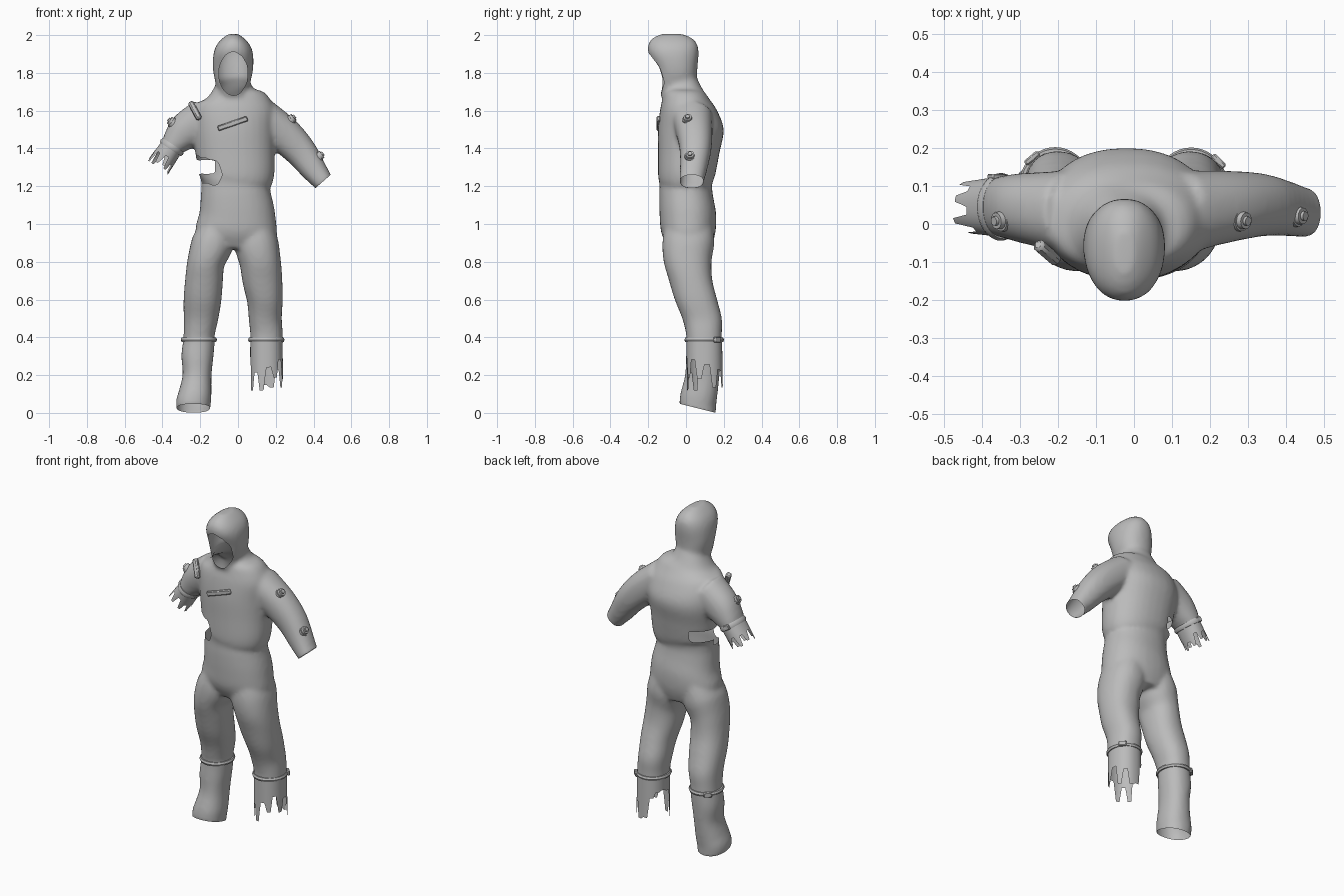
import bpy, bmesh, math
from mathutils import Vector, Matrix

if "Cube" in bpy.data.objects:
    bpy.data.objects.remove(bpy.data.objects["Cube"])

grey = bpy.data.materials.new("suit grey")
grey.diffuse_color = (0.5, 0.5, 0.5, 1)
grey.use_nodes = True
grey.node_tree.nodes["Principled BSDF"].inputs["Base Color"].default_value = grey.diffuse_color


def finish(bm, name, angle=40):
    me = bpy.data.meshes.new(name)
    bm.to_mesh(me)
    bm.free()
    ob = bpy.data.objects.new(name, me)
    bpy.context.collection.objects.link(ob)
    me.materials.append(grey)
    bpy.ops.object.select_all(action='DESELECT')
    ob.select_set(True)
    bpy.context.view_layer.objects.active = ob
    bpy.ops.object.shade_smooth_by_angle(angle=math.radians(angle))
    return ob


def box_rows(rows):
    """Rows of z, x0, x1, y0, y1 become centre and radii."""
    return [((a + b) / 2, (c + d) / 2, z, (b - a) / 2, (d - c) / 2) for z, a, b, c, d in rows]


def spline(pts, sub=5):
    out = []
    for i in range(len(pts) - 1):
        p = [Vector(pts[max(0, min(len(pts) - 1, i + k))]) for k in (-1, 0, 1, 2)]
        for s in range(sub):
            t = s / sub
            out.append(0.5 * (2 * p[1] + (p[2] - p[0]) * t + (2 * p[0] - 5 * p[1] + 4 * p[2] - p[3]) * t * t
                              + (3 * p[1] - p[0] - 3 * p[2] + p[3]) * t ** 3))
    return out + [Vector(pts[-1])]


def ring_point(pts, i, a, power=0.9):
    """Point on ring i at angle a, the ring lying across the path and along y."""
    p = pts[i]
    d = pts[min(i + 1, len(pts) - 1)] - pts[max(i - 1, 0)]
    t = Vector((d[0], 0, d[2])).normalized()
    u = Vector((t.z, 0, -t.x))
    c, s = math.cos(a), math.sin(a)
    c = math.copysign(abs(c) ** power, c)
    s = math.copysign(abs(s) ** power, s)
    return Vector(p[:3]) + u * (c * p[3]) + Vector((0, s * p[4], 0))


def tube(bm, rows, n=32):
    """Closed loft through the rows."""
    pts = spline(rows)
    rings = [[bm.verts.new(ring_point(pts, i, math.tau * k / n)) for k in range(n)] for i in range(len(pts))]
    for a, b in zip(rings, rings[1:]):
        for k in range(n):
            bm.faces.new((a[k], a[(k + 1) % n], b[(k + 1) % n], b[k]))
    bm.faces.new(rings[0])
    bm.faces.new(rings[-1])


# Suit volume: trunk, hood, legs and sleeves
bm = bmesh.new()
trunk = [(.87, -.19, .16, -.09, .13), (.95, -.225, .205, -.13, .155), (1.05, -.207, .197, -.14, .16),
         (1.15, -.198, .175, -.142, .143), (1.21, -.195, .168, -.14, .138), (1.26, -.21, .192, -.148, .155),
         (1.38, -.225, .195, -.148, .178), (1.5, -.24, .2, -.148, .2), (1.6, -.235, .2, -.138, .165),
         (1.66, -.2, .165, -.125, .125), (1.71, -.135, .09, -.115, .09), (1.77, -.1, .06, -.1, .06)]
hood = [(1.68, -.1, .05, -.14, .08), (1.75, -.12, .065, -.155, .06), (1.82, -.133, .08, -.165, .06),
        (1.9, -.13, .08, -.2, .067), (1.95, -.112, .062, -.2, .06), (1.985, -.08, .03, -.175, .03),
        (2.006, -.05, 0, -.13, -.02)]
leg_a = [(1, -.19, -.03, -.11, .14), (.9, -.245, -.025, -.125, .15), (.8, -.268, -.07, -.118, .135),
         (.7, -.28, -.08, -.09, .14), (.6, -.288, -.088, -.06, .165), (.5, -.288, -.105, -.02, .19),
         (.42, -.288, -.123, 0, .19), (.38, -.29, -.123, .005, .19), (.3, -.3, -.13, 0, .187),
         (.2, -.293, -.14, -.005, .178), (.1, -.315, -.14, -.03, .167), (.04, -.328, -.145, -.035, .16),
         (-.05, -.3, -.15, -.035, .155)]
leg_b = [(1, -.02, .18, -.11, .14), (.9, -.02, .213, -.125, .15), (.8, .008, .227, -.118, .135),
         (.7, .024, .235, -.09, .14), (.6, .047, .237, -.06, .165), (.5, .057, .232, -.02, .19),
         (.42, .065, .237, 0, .19), (.33, .065, .24, .005, .19)]
for rows in (trunk, hood, leg_a, leg_b):
    tube(bm, box_rows(rows))
tube(bm, [(.12, .03, 1.57, .1, .11), (.24, .045, 1.475, .097, .095), (.33, .05, 1.385, .085, .083),
          (.4, .04, 1.29, .069, .072), (.45, .03, 1.225, .055, .065), (.49, .03, 1.175, .053, .063)])
tube(bm, [(-.17, .03, 1.56, .11, .11), (-.27, .04, 1.495, .1, .095), (-.325, .045, 1.44, .077, .085),
          (-.355, .045, 1.4, .06, .078), (-.4, .045, 1.34, .058, .07)])
bmesh.ops.recalc_face_normals(bm, faces=bm.faces)
block = finish(bm, "suit_volume")
block.hide_render = True

# Fuse the parts into one smooth skin
m = block.modifiers.new("fuse", 'REMESH')
m.mode, m.voxel_size = 'VOXEL', 0.012
m = block.modifiers.new("soften", 'SMOOTH')
m.factor, m.iterations = 0.5, 7
ev = block.evaluated_get(bpy.context.evaluated_depsgraph_get())
bm = bmesh.new()
bm.from_mesh(ev.to_mesh())
bpy.data.objects.remove(block)


def cut_end(bm, p, n, r):
    """Open the tube at a plane, only near point p."""
    p, n = Vector(p), Vector(n)
    near = [f for f in bm.faces if (f.calc_center_median() - p).length < r]
    geom = near + list({e for f in near for e in f.edges}) + list({v for f in near for v in f.verts})
    bmesh.ops.bisect_plane(bm, geom=geom, dist=1e-5, plane_co=p, plane_no=n)
    gone = [f for f in bm.faces if (f.calc_center_median() - p).length < r
            and (f.calc_center_median() - p).dot(n) > 1e-5]
    bmesh.ops.delete(bm, geom=gone, context='FACES')


cut_end(bm, (.45, .03, 1.225), (.66, 0, -.75), .12)
cut_end(bm, (-.355, .045, 1.4), (-.6, 0, -.8), .12)
cut_end(bm, (.15, .1, .385), (0, 0, -1), .16)
cut_end(bm, (-.23, .06, .025), (0, -.25, -1), .2)


def in_hole(c):
    face = c.y < -.07 and ((c.x + .025) / .076) ** 2 + ((c.z - 1.795) / .115) ** 2 < 1
    # Torn flank, wider at the front than at the back
    side = c.y < .02 and c.x < -.08 and abs(c.z - 1.265 - .25 * (c.x + .1) * -1) < .065 * min(1, (-.08 - c.x) / .03)
    back = c.y >= .02 and c.x < -.12 and abs(c.z - 1.3) < .035
    return face or side or back


bmesh.ops.delete(bm, geom=[f for f in bm.faces if in_hole(f.calc_center_median())], context='FACES')
for _ in range(5):
    new = {}
    for v in bm.verts:
        nb = [e.other_vert(v) for e in v.link_edges if e.is_boundary]
        if len(nb) == 2:
            new[v] = v.co * .5 + (nb[0].co + nb[1].co) * .25
    for v, co in new.items():
        v.co = co
finish(bm, "suit_body", 60)


def tatters(name, start, end, lengths, sub=5):
    """Open tube whose far edge is torn into strips."""
    bm = bmesh.new()
    n, steps = len(lengths) * sub, 8
    pts = [Vector(start).lerp(Vector(end), i / steps) for i in range(steps + 1)]
    cols = []
    for k in range(n):
        w = min(1, (k % sub) / 2)
        ln = lengths[k // sub - 1] * (1 - w) + lengths[k // sub] * w
        a, b = (ring_point(pts, i, math.tau * k / n) for i in (0, steps))
        cols.append([bm.verts.new(a.lerp(b, ln * i / steps)) for i in range(steps + 1)])
    for k in range(n):
        a, b = cols[k], cols[(k + 1) % n]
        for i in range(steps):
            bm.faces.new((a[i + 1], b[i + 1], b[i], a[i]))
    bmesh.ops.recalc_face_normals(bm, faces=bm.faces)
    finish(bm, name, 50)


tatters("torn_trouser_end", (.15, .097, .39, .085, .094), (.152, .1, .12, .088, .095),
        [.3, .33, .45, .9, .95, .6, .95, .5, .78, .4, .75, .55, 1, .65, 1, .35])
tatters("torn_sleeve_end", (-.353, .045, 1.404, .06, .078), (-.425, .045, 1.3, .066, .07),
        [.9, .55, 1, .5, .8, .45, .95, .7, 1, .6, .9, .4, .85, .45, 1, .5])


def band(name, co, direction, rx, ry, h=.011):
    """Flat strap with a rounded outer face wrapped round a limb."""
    bm = bmesh.new()
    rot = Vector((0, 0, 1)).rotation_difference(Vector(direction)).to_matrix().to_4x4()
    prof = [(-.008, -h), (.004, -h), (.009, 0), (.004, h), (-.008, h)]
    rings = [[bm.verts.new(Matrix.Translation(co) @ rot @ Vector((
        math.cos(a) * (rx + p), math.sin(a) * (ry + p), q))) for p, q in prof]
        for a in [math.tau * k / 40 for k in range(40)]]
    for k in range(40):
        for i in range(5):
            j = (i + 1) % 5
            bm.faces.new((rings[k][i], rings[k - 1][i], rings[k - 1][j], rings[k][j]))
    bmesh.ops.recalc_face_normals(bm, faces=bm.faces)
    finish(bm, name)


band("knee_strap_a", (-.207, .097, .387), (0, 0, 1), .087, .096)
band("knee_strap_b", (.15, .096, .387), (0, 0, 1), .088, .096)
band("cuff_strap", (-.35, .045, 1.407), (.55, 0, .83), .062, .08, .014)


def plate(name, co, size, rot):
    bm = bmesh.new()
    bmesh.ops.create_cube(bm, size=1, matrix=Matrix.Translation(co) @ rot.to_4x4() @ Matrix.Diagonal((*size, 1)))
    bmesh.ops.bevel(bm, geom=bm.edges[:], offset=min(size) * .25, segments=1, affect='EDGES')
    finish(bm, name)


ry = lambda deg: Matrix.Rotation(math.radians(deg), 3, 'Y')
# Buckles, chest bar and shoulder strap
plate("knee_buckle_a", (-.268, .173, .387), (.045, .016, .03), Matrix.Rotation(math.radians(40), 3, 'Z'))
plate("knee_buckle_b", (.222, .165, .387), (.045, .016, .03), Matrix.Rotation(math.radians(-45), 3, 'Z'))
plate("cuff_buckle", (-.362, .125, 1.415), (.04, .014, .03), ry(33))
plate("chest_bar", (-.028, -.145, 1.532), (.165, .02, .028), ry(-19))
plate("shoulder_strap", (-.228, -.075, 1.6), (.03, .03, .11),
      Matrix.Rotation(math.radians(-25), 3, 'X') @ ry(-26))


def knob(name, co, normal):
    """Stepped round fitting on the outside of a sleeve."""
    bm = bmesh.new()
    rot = Vector((0, 0, 1)).rotation_difference(Vector(normal)).to_matrix().to_4x4()
    for r, z, d in ((.032, -.008, .022), (.024, .008, .016), (.013, .018, .012)):
        bmesh.ops.create_cone(bm, cap_ends=True, segments=16, radius1=r, radius2=r * .9, depth=d,
                              matrix=Matrix.Translation(co) @ rot @ Matrix.Translation((0, 0, z)))
    finish(bm, name)


knob("upper_knob_a", (-.35, .01, 1.54), (-.75, -.1, .6))
knob("upper_knob_b", (.283, .01, 1.555), (.72, -.1, .65))
knob("lower_knob_b", (.432, .022, 1.36), (.8, -.05, .6))
